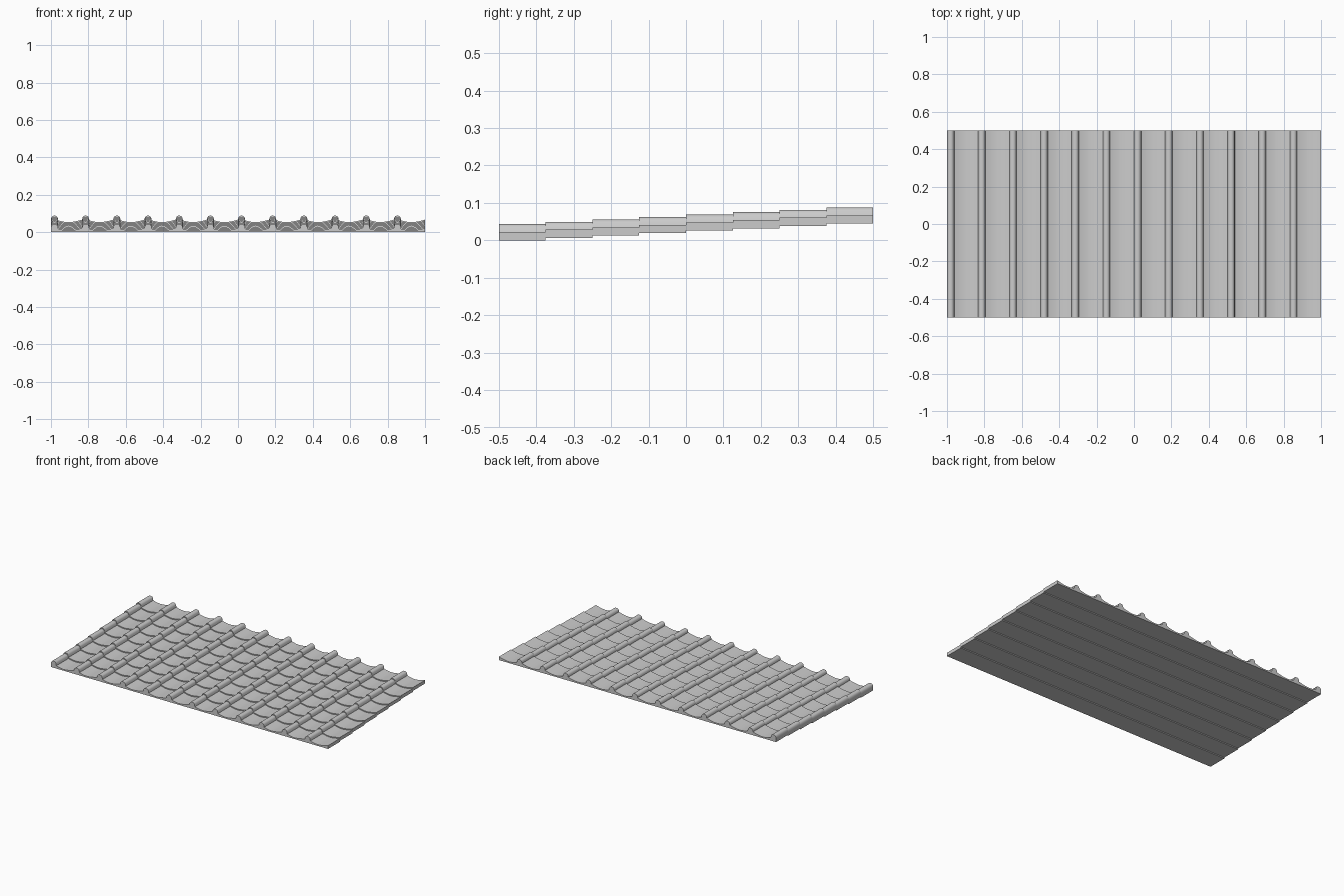
import bpy, bmesh

if "Cube" in bpy.data.objects:
    bpy.data.objects.remove(bpy.data.objects["Cube"])

COLS, ROWS = 12, 8
W, D = 2.0 / COLS, 1.0 / ROWS
STEP = 0.0064

# Cross-section of one tile: raised rib on the left, shallow curved pan on the right
rib = [(0, 0.022), (0.002, 0.033), (0.007, 0.040), (0.014, 0.043), (0.024, 0.043),
       (0.031, 0.040), (0.036, 0.033), (0.039, 0.018)]
pan = []
for i in range(1, 13):
    t = i / 12
    x = 0.039 + (W - 0.039) * t
    u = (t - 0.42) / (0.42 if t < 0.42 else 0.58)
    low, edge = 0.0085, (0.018 if t < 0.42 else 0.022)
    pan.append((x, low + (edge - low) * abs(u) ** 1.7))
profile = [(0, 0)] + rib + pan + [(W, 0)]

# Extrude the section along the depth of one course
bm = bmesh.new()
face = bm.faces.new([bm.verts.new((x - 1, -0.5, z)) for x, z in profile])
ext = bmesh.ops.extrude_face_region(bm, geom=[face])
bmesh.ops.translate(bm, vec=(0, D, 0),
                    verts=[v for v in ext["geom"] if isinstance(v, bmesh.types.BMVert)])
if not face.is_valid or len([f for f in bm.faces if len(f.verts) > 4]) < 2:
    bm.faces.new([v for v in bm.verts if v.co.y < -0.49])
bmesh.ops.recalc_face_normals(bm, faces=bm.faces[:])
mesh = bpy.data.meshes.new("roof_tiles")
bm.to_mesh(mesh)
bm.free()
roof = bpy.data.objects.new("roof_tiles", mesh)
bpy.context.collection.objects.link(roof)

# Smooth the curved surfaces while keeping the tile edges crisp
bpy.context.view_layer.objects.active = roof
roof.select_set(True)
bpy.ops.object.shade_smooth_by_angle(angle=0.7)

# Repeat across the columns and up the stepped courses
for name, count, offset in (("columns", COLS, (W, 0, 0)), ("courses", ROWS, (0, D, STEP))):
    arr = roof.modifiers.new(name, 'ARRAY')
    arr.count = count
    arr.use_relative_offset = False
    arr.use_constant_offset = True
    arr.constant_offset_displace = offset
